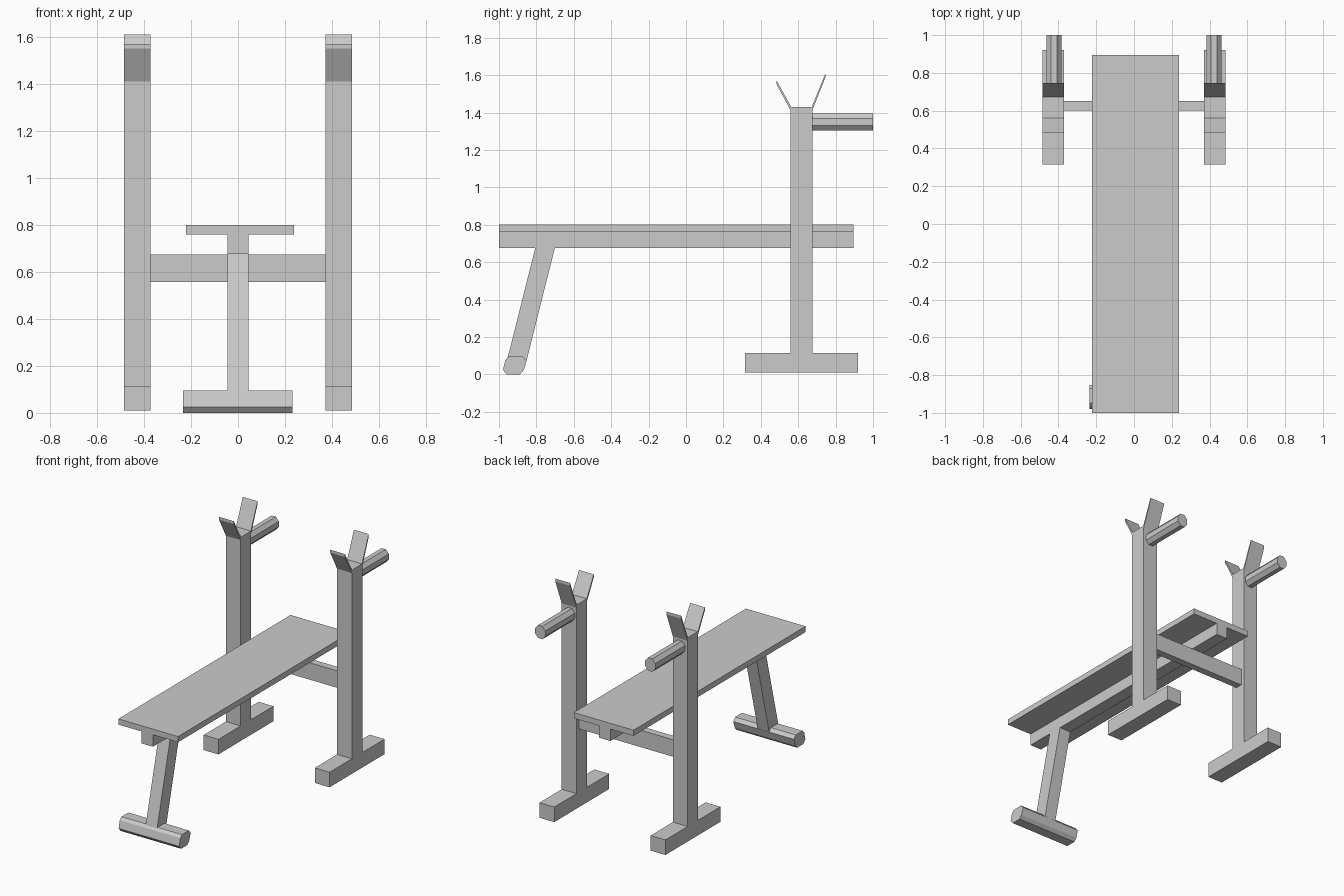
import bpy, bmesh, math
from mathutils import Matrix

if "Cube" in bpy.data.objects:
    bpy.data.objects.remove(bpy.data.objects["Cube"])


def new_object(name, bm):
    bmesh.ops.recalc_face_normals(bm, faces=bm.faces)
    mesh = bpy.data.meshes.new(name)
    bm.to_mesh(mesh)
    bm.free()
    obj = bpy.data.objects.new(name, mesh)
    bpy.context.collection.objects.link(obj)
    return obj


def box(name, x, y, z):
    """Box from (min, max) ranges on each axis."""
    bm = bmesh.new()
    bmesh.ops.create_cube(bm, size=1)
    for v in bm.verts:
        for i, (lo, hi) in enumerate((x, y, z)):
            v.co[i] = hi if v.co[i] > 0 else lo
    return new_object(name, bm)


def prism(name, profile, x0, x1):
    """Extrude a (y, z) profile along x."""
    bm = bmesh.new()
    face = bm.faces.new([bm.verts.new((x0, y, z)) for y, z in profile])
    ext = bmesh.ops.extrude_face_region(bm, geom=[face])
    for v in ext["geom"]:
        if isinstance(v, bmesh.types.BMVert):
            v.co.x = x1
    return new_object(name, bm)


def peg(name, x, y0, y1, z):
    """Octagonal bar along y."""
    bm = bmesh.new()
    mat = (Matrix.Translation((x, (y0 + y1) / 2, z))
           @ Matrix.Diagonal((0.87, 1, 1, 1))
           @ Matrix.Rotation(math.pi / 2, 4, 'X')
           @ Matrix.Rotation(math.pi / 8, 4, 'Z'))
    r = 0.045 / math.cos(math.pi / 8)
    bmesh.ops.create_cone(bm, cap_ends=True, segments=8, radius1=r, radius2=r,
                          depth=y1 - y0, matrix=mat)
    return new_object(name, bm)


# Bench board and the beam beneath it
box("bench_board", (-0.222, 0.238), (-1, 0.895), (0.76, 0.80))
box("bench_beam", (-0.044, 0.044), (-1, 0.895), (0.677, 0.76))

# Slanted front leg and its chamfered foot bar
prism("front_leg", [(-0.805, 0.68), (-0.70, 0.68), (-0.856, 0.06), (-0.961, 0.06)],
      -0.044, 0.044)
prism("front_foot", [(-0.958, 0), (-0.888, 0), (-0.868, 0.022), (-0.852, 0.072),
                     (-0.872, 0.095), (-0.948, 0.095), (-0.966, 0.077), (-0.979, 0.025)],
      -0.235, 0.232)

# Cross bar joining the uprights
box("cross_bar", (-0.38, 0.38), (0.60, 0.65), (0.557, 0.675))

# Rack uprights with feet, bar hooks and storage pegs
for side, s in (("left", -1), ("right", 1)):
    x = (s * 0.4285 - 0.057, s * 0.4285 + 0.057)
    box(f"upright_{side}", x, (0.56, 0.675), (0.11, 1.43))
    box(f"rack_foot_{side}", x, (0.315, 0.92), (0.01, 0.115))
    prism(f"front_hook_{side}", [(0.56, 1.41), (0.485, 1.55), (0.485, 1.57), (0.565, 1.425)], *x)
    prism(f"rear_hook_{side}", [(0.675, 1.41), (0.746, 1.59), (0.746, 1.61), (0.67, 1.425)], *x)
    peg(f"storage_peg_{side}", s * 0.424, 0.67, 1.0, 1.35)
